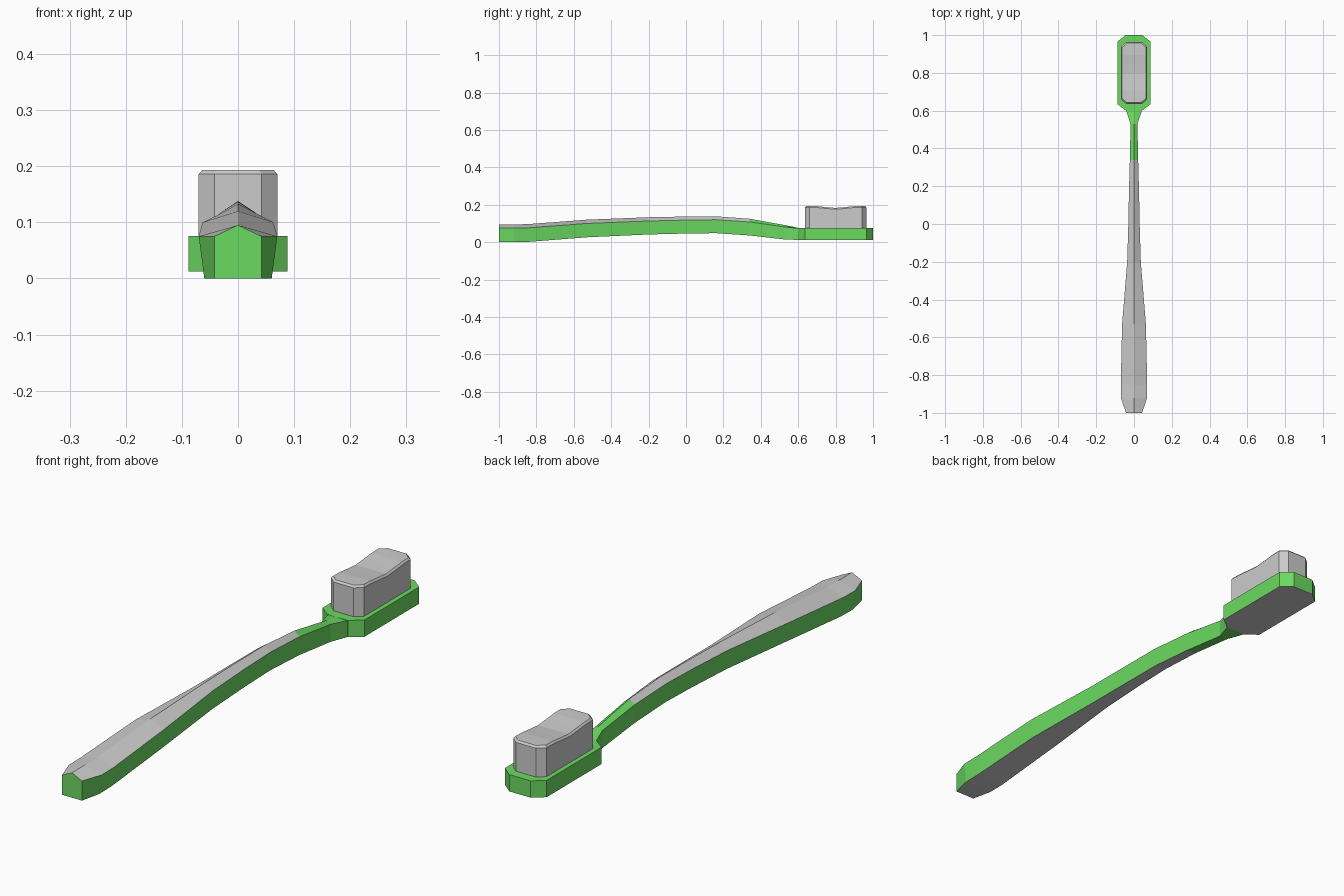
import bpy, bmesh

if "Cube" in bpy.data.objects:
    bpy.data.objects.remove(bpy.data.objects["Cube"])


def material(name, color):
    m = bpy.data.materials.new(name)
    m.diffuse_color = color
    m.use_nodes = True
    m.node_tree.nodes["Principled BSDF"].inputs["Base Color"].default_value = m.diffuse_color
    return m


green = material("green_plastic", (0.15, 0.7, 0.12, 1))
grey = material("grey_grip", (0.8, 0.8, 0.8, 1))


def finish(name, bm, mats=()):
    bmesh.ops.recalc_face_normals(bm, faces=bm.faces)
    me = bpy.data.meshes.new(name)
    bm.to_mesh(me)
    bm.free()
    for m in mats:
        me.materials.append(m)
    ob = bpy.data.objects.new(name, me)
    bpy.context.collection.objects.link(ob)
    return ob


def bridge(bm, a, b):
    n = len(a)
    return [bm.faces.new((a[i], a[(i + 1) % n], b[(i + 1) % n], b[i])) for i in range(n)]


def outline(right):
    """Close a right-hand (x, y) profile by mirroring it in x."""
    return right + [(-x, y) for x, y in reversed(right)]


# Handle: five-sided sections (y, top half-width, bottom half-width, bottom, shoulder, ridge)
stations = [
    (-1.00, .042, .042, .000, .075, .095),
    (-0.92, .070, .060, .000, .075, .095),
    (-0.85, .070, .060, .001, .076, .096),
    (-0.53, .063, .054, .026, .100, .120),
    (-0.20, .036, .032, .041, .113, .133),
    (0.00, .030, .026, .046, .118, .137),
    (0.16, .027, .023, .048, .120, .138),
    (0.34, .022, .019, .036, .108, .125),
    (0.53, .018, .018, .014, .081, .091),
    (0.605, .043, .043, .012, .074, .075),
]
bm = bmesh.new()
rings = []
for y, w, wb, zb, zs, zr in stations:
    section = [(-wb, zb), (wb, zb), (w, zs), (0, zr), (-w, zs)]
    rings.append([bm.verts.new((x, y, z)) for x, z in section])
bm.faces.new(rings[0])
bm.faces.new(rings[-1])
for i in range(len(rings) - 1):
    faces = bridge(bm, rings[i], rings[i + 1])
    if stations[i][0] < 0.3:
        for k in (0, 2, 3):      # underside and the two ridge slopes are grip
            faces[k].material_index = 1
finish("handle", bm, (green, grey))

# Head: chamfered plate with a grey underside
bm = bmesh.new()
plate = outline([(.043, .6), (.088, .635), (.088, .965), (.045, 1.0)])
low, high = [[bm.verts.new((x, y, z)) for x, y in plate] for z in (.012, .076)]
bridge(bm, low, high)
bm.faces.new(high)
bm.faces.new(low).material_index = 1
finish("head", bm, (green, grey))

# Bristles: chamfered block with a beveled rim and a wavy top
profile = [(.042, .636, .193), (.07, .66, .193), (.07, .70, .192), (.07, .75, .187),
           (.07, .80, .183), (.07, .85, .187), (.07, .90, .192), (.07, .94, .193),
           (.042, .964, .193)]
n = len(profile)
heights = [p[2] for p in profile]
heights += heights[::-1]
loop = outline([p[:2] for p in profile])
bm = bmesh.new()
base = [bm.verts.new((x, y, .07)) for x, y in loop]
rim = [bm.verts.new((x, y, z - .007)) for (x, y), z in zip(loop, heights)]
top = [bm.verts.new((x * .91, .8 + (y - .8) * .96, z)) for (x, y), z in zip(loop, heights)]
bridge(bm, base, rim)
bridge(bm, rim, top)
bm.faces.new(base)
for i in range(n - 1):
    bm.faces.new((top[i], top[i + 1], top[2 * n - 2 - i], top[2 * n - 1 - i]))
finish("bristles", bm)
